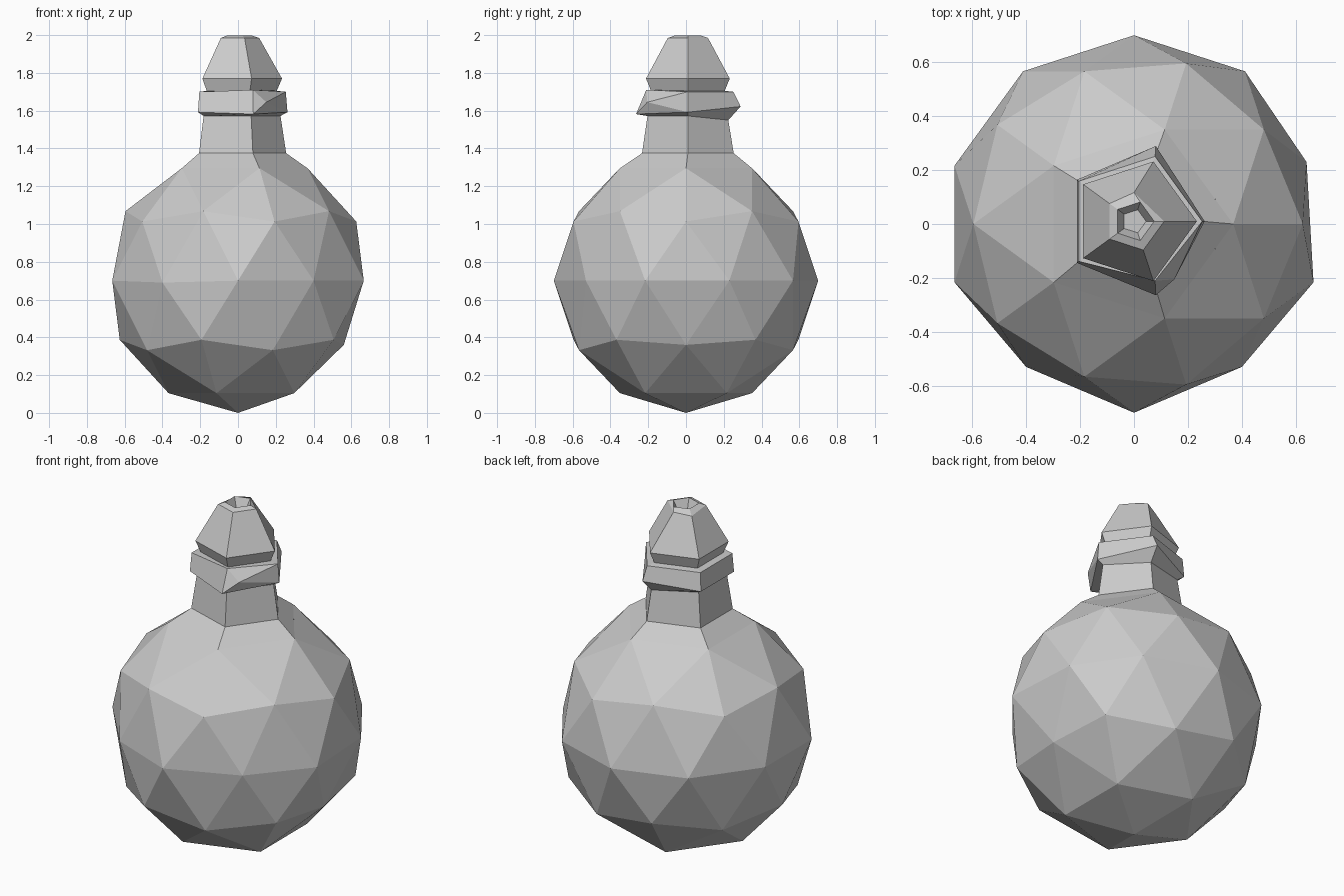
import bpy, bmesh, math
from mathutils import Vector

if "Cube" in bpy.data.objects:
    bpy.data.objects.remove(bpy.data.objects["Cube"], do_unlink=True)

grey = bpy.data.materials.new("plain grey")
grey.use_nodes = True
grey.diffuse_color = (0.6, 0.6, 0.6, 1)
grey.node_tree.nodes["Principled BSDF"].inputs["Base Color"].default_value = (0.6, 0.6, 0.6, 1)


def finish(bm, name):
    mesh = bpy.data.meshes.new(name)
    bm.to_mesh(mesh)
    bm.free()
    mesh.materials.append(grey)
    obj = bpy.data.objects.new(name, mesh)
    bpy.context.collection.objects.link(obj)
    return obj


# Round faceted body, open at the top where the neck joins
R = 0.7
bm = bmesh.new()
bmesh.ops.create_icosphere(bm, subdivisions=2, radius=R)
bmesh.ops.translate(bm, verts=bm.verts, vec=(0, 0, R))
top = max(bm.verts, key=lambda v: v.co.z)
bmesh.ops.delete(bm, geom=[top], context="VERTS")

# Slightly dented corners of the hand-made body
dents = [
    (0.64, 0.23, 0.70),
    (0.56, 0.00, 0.36),
    (0.40, -0.53, 0.70),
    (-0.40, -0.53, 0.69),
]
for dent in dents:
    target = Vector(dent)
    min(bm.verts, key=lambda v: (v.co - target).length).co = target
finish(bm, "round_body")

# Five-sided neck, collar and cap lofted from rings: radius, height, y shift
rings = [
    (0.368, 1.295, 0),
    (0.255, 1.375, 0.01),
    (0.225, 1.572, 0.01),
    (0.262, 1.592, 0.01),
    (0.253, 1.70, 0.01),
    (0.205, 1.705, 0.01),
    (0.233, 1.77, 0.01),
    (0.112, 1.985, 0.01),
    (0.075, 1.997, 0.01),
    (0.045, 1.94, 0.01),
]
SIDES = 5
bm = bmesh.new()
loops = []
for radius, z, shift in rings:
    loop = []
    for i in range(SIDES):
        a = math.tau * i / SIDES
        loop.append(bm.verts.new((radius * math.cos(a), radius * math.sin(a) + shift, z)))
    loops.append(loop)

walls = {}
for k, (low, high) in enumerate(zip(loops, loops[1:])):
    for i in range(SIDES):
        j = (i + 1) % SIDES
        walls[k, i] = bm.faces.new((low[i], low[j], high[j], high[i]))
bm.faces.new(loops[-1])

# Uneven collar corners and cap rim
loops[2][1].co.z = 1.55
loops[3][1].co += Vector((0, 0.03, 0.03))
loops[3][4].co += Vector((0, -0.025, -0.01))
loops[4][4].co += Vector((0, 0.02, 0.01))
loops[7][1].co.x = 0
loops[7][2].co.z = 1.97

# Pointed chip beside the front corner of the collar
chip = bmesh.ops.poke(bm, faces=[walls[3, 4]])["verts"][0]
chip.co = (0.15, -0.205, 1.645)
finish(bm, "neck_collar_and_cap")
